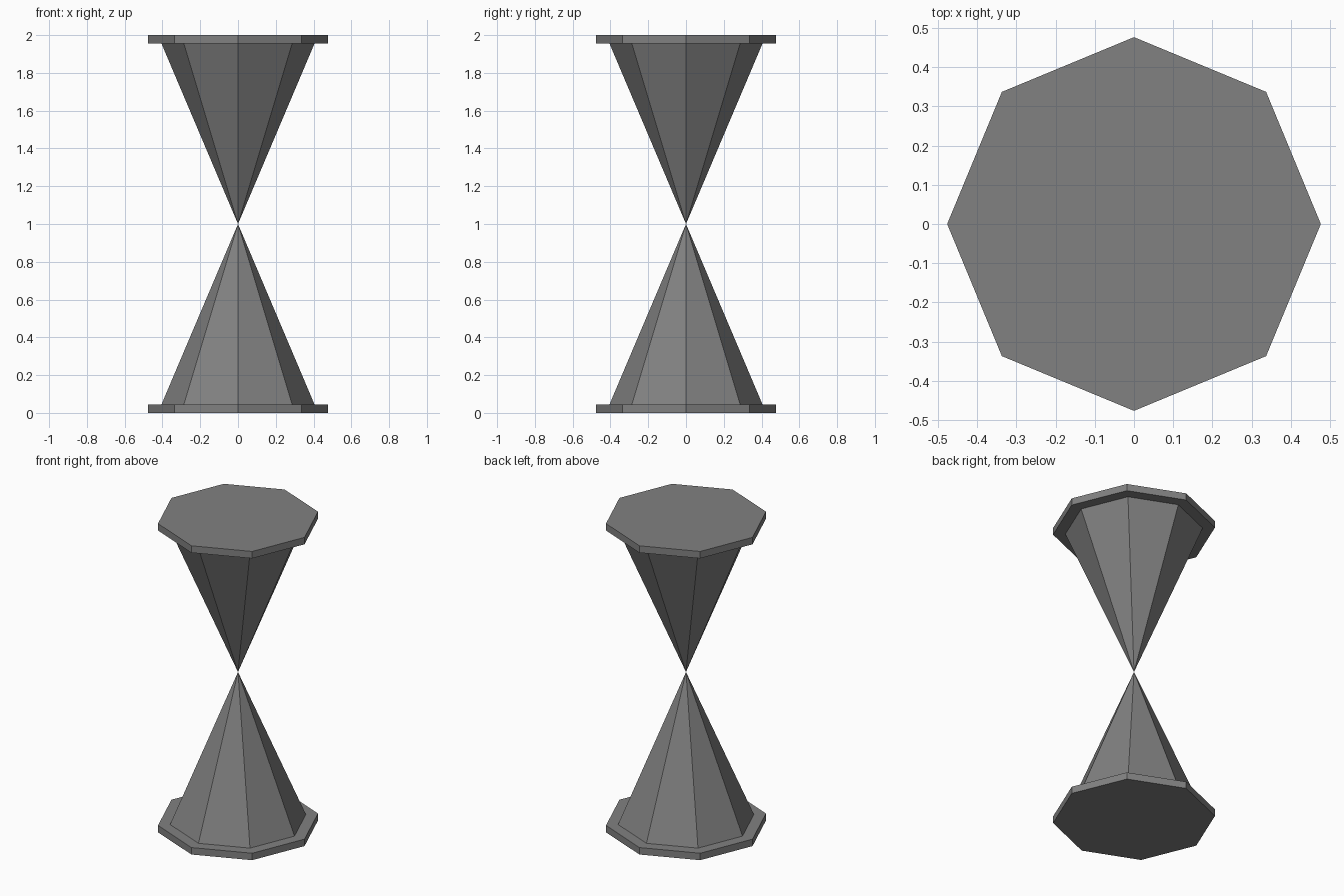
import bpy
import math

if "Cube" in bpy.data.objects:
    bpy.data.objects.remove(bpy.data.objects["Cube"])

SIDES = 8
PLATE_R, PLATE_H = 0.477, 0.045
BULB_R, MIDDLE = 0.405, 1.0

dark = bpy.data.materials.new("dark_grey")
dark.diffuse_color = (0.22, 0.22, 0.22, 1)
dark.use_nodes = True
dark.node_tree.nodes["Principled BSDF"].inputs["Base Color"].default_value = dark.diffuse_color


def finish(name):
    obj = bpy.context.object
    obj.name = name
    obj.data.materials.append(dark)


def add_half(prefix, flip):
    """One end plate and one bulb, upright or turned over about the middle."""
    rot = (math.pi, 0, 0) if flip else (0, 0, 0)

    def place(z):
        return (0, 0, 2 * MIDDLE - z if flip else z)

    # octagonal end plate
    bpy.ops.mesh.primitive_cylinder_add(
        vertices=SIDES, radius=PLATE_R, depth=PLATE_H,
        location=place(PLATE_H / 2), rotation=rot)
    finish(prefix + "_plate")

    # eight-sided bulb running to a point, open where it meets the plate
    height = MIDDLE - PLATE_H
    bpy.ops.mesh.primitive_cone_add(
        vertices=SIDES, radius1=BULB_R, radius2=0, depth=height,
        end_fill_type='NOTHING',
        location=place(PLATE_H + height / 2), rotation=rot)
    finish(prefix + "_bulb")


add_half("lower", False)
add_half("upper", True)
